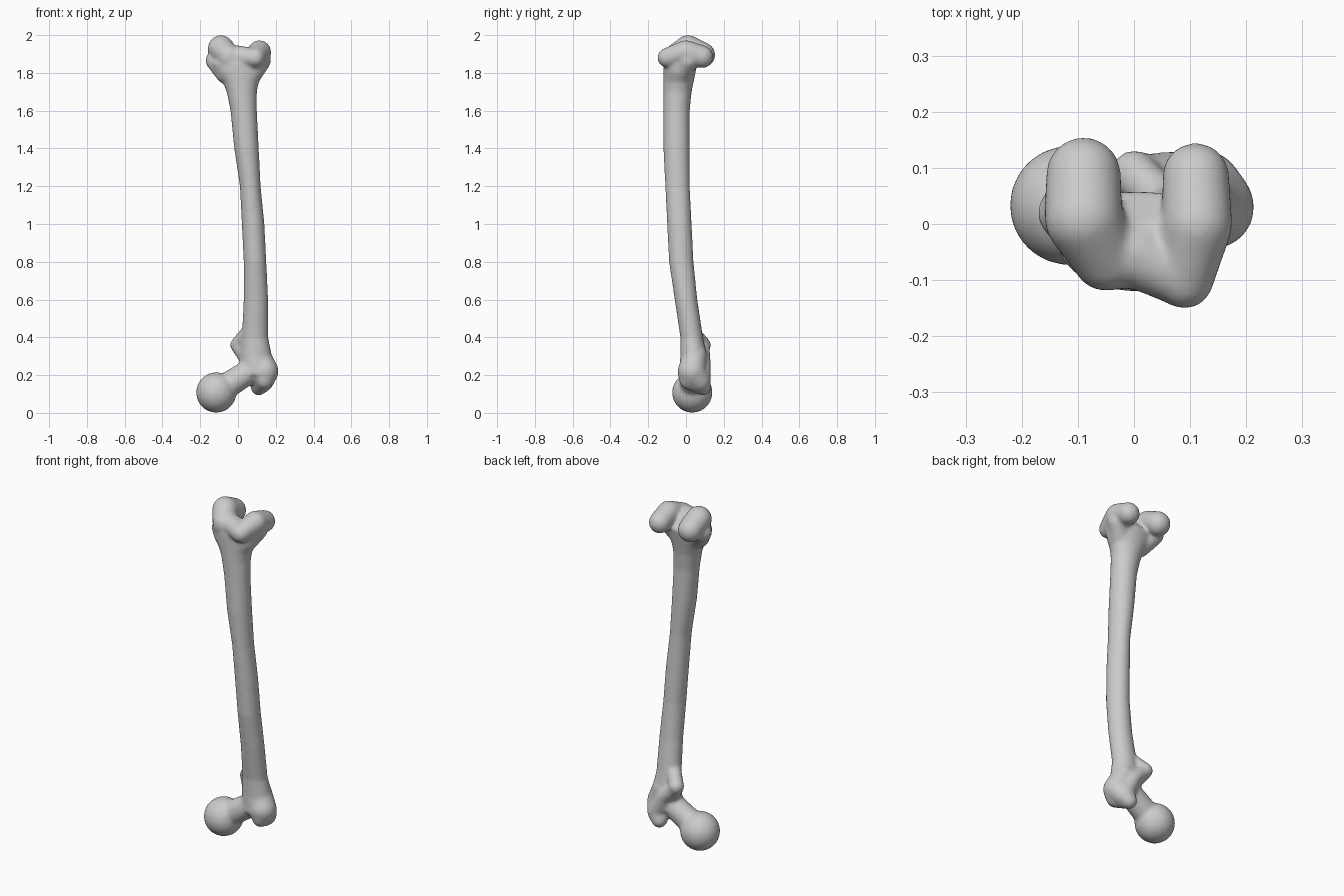
import bpy, bmesh, math
from mathutils import Matrix, Vector

default = bpy.data.objects.get("Cube")
if default:
    bpy.data.objects.remove(default, do_unlink=True)

UNIT = 0.01  # part sizes below are in hundredths

grey = bpy.data.materials.new("bone_grey")
grey.use_nodes = True
colour = (0.6, 0.6, 0.6, 1)
grey.diffuse_color = colour
grey.node_tree.nodes["Principled BSDF"].inputs["Base Color"].default_value = colour

body = bmesh.new()


def add_to_body(part):
    """Append a finished part to the bone body."""
    mesh = bpy.data.meshes.new("part")
    part.to_mesh(mesh)
    part.free()
    body.from_mesh(mesh)
    bpy.data.meshes.remove(mesh)


def link(start, end):
    """Convex hull around two spheres, each given as x, y, z, radius."""
    part = bmesh.new()
    for x, y, z, radius in (start, end):
        place = Matrix.Translation(Vector((x, y, z)) * UNIT)
        bmesh.ops.create_uvsphere(part, u_segments=28, v_segments=18,
                                  radius=radius * UNIT, matrix=place)
    bmesh.ops.delete(part, geom=part.faces[:], context='FACES_ONLY')
    bmesh.ops.delete(part, geom=part.edges[:], context='EDGES_FACES') if not part.verts else None
    hull = bmesh.ops.convex_hull(part, input=part.verts[:])
    inside = {v for v in hull["geom_interior"] if isinstance(v, bmesh.types.BMVert)}
    bmesh.ops.delete(part, geom=list(inside), context='VERTS')
    loose = [e for e in part.edges if not e.link_faces]
    bmesh.ops.delete(part, geom=loose, context='EDGES')
    bmesh.ops.recalc_face_normals(part, faces=part.faces[:])
    add_to_body(part)


def chain(*spheres):
    for start, end in zip(spheres, spheres[1:]):
        link(start, end)


def loft(rows, sides=40):
    """Oval rings given as height, left, right, front, back."""
    part = bmesh.new()
    rings = []
    for z, left, right, front, back in rows:
        ring = []
        for i in range(sides):
            angle = math.tau * i / sides
            x = (left + right + (right - left) * math.cos(angle)) / 2
            y = (front + back + (back - front) * math.sin(angle)) / 2
            ring.append(part.verts.new(Vector((x, y, z)) * UNIT))
        rings.append(ring)
    for low, high in zip(rings, rings[1:]):
        for i in range(sides):
            j = (i + 1) % sides
            part.faces.new((low[i], low[j], high[j], high[i]))
    part.faces.new(rings[0][::-1])
    part.faces.new(rings[-1])
    add_to_body(part)


# Curved shaft, flaring at the upper end
loft([
    (20, 3, 19, -4, 12),
    (30, 1, 18, -3, 11),
    (40, 2, 16, -3, 9),
    (60, 3, 16, -6, 6),
    (80, 3, 15, -9, 4),
    (100, 2, 14, -10, 3),
    (120, 1, 12, -11, 2),
    (140, -2, 11, -12, 2),
    (160, -4, 10, -12, 2),
    (170, -6, 10, -12, 3),
    (175, -8, 11, -12, 4),
    (180, -12, 14, -12, 5),
    (185, -14, 15, -12, 6),
    (192, -8, 8, -9, 0),
])

# Ball head and neck
chain((-11, 3, 11, 7), (6, 4, 22, 6.5), (8, 4, 29, 6))
head = (-11.5, 3.3, 10.8, 10.7)
chain(head, head)

# Large outer knob with its hooked tip
chain((11, 5, 31, 6), (14, 3, 22, 7.5), (13, 7, 17, 6), (11, 9, 13.5, 4.3))
chain((14, 3, 22, 7.5), (14, 1, 17, 4.5), (11, 9, 13.5, 4.3))

# Small rear knob and the ridge between the knobs
chain((5, 4, 42, 4), (0, 9, 36, 4.2), (5, 6, 30, 5))
chain((0, 9, 36, 3.5), (8, 9, 28, 4), (13, 8, 18, 5))

# Inner and outer joint lobes
chain((-5, -6, 189, 6), (-9, 1, 193, 7), (-9, 8.8, 189.5, 6.7))
chain((9, -10, 188, 5.2), (11.3, 0, 191, 6.3), (11, 8.5, 188.5, 6))

# Shallow groove at the front between the lobes
chain((-5, -6, 188, 6), (0, -5.3, 188.5, 6), (9, -10, 188, 5))

# Side bumps
chain((-12, 2, 186.5, 5.2), (-6, -3, 180, 6))
chain((12.3, 1, 186.5, 5.2), (7, -3, 180, 6))

mesh = bpy.data.meshes.new("bone")
body.to_mesh(mesh)
body.free()
mesh.materials.append(grey)
bone = bpy.data.objects.new("bone", mesh)
bpy.context.collection.objects.link(bone)

# Fuse the parts into one soft surface
fuse = bone.modifiers.new("fuse", 'REMESH')
fuse.mode = 'VOXEL'
fuse.voxel_size = 0.008
fuse.use_smooth_shade = True
soften = bone.modifiers.new("soften", 'SMOOTH')
soften.factor = 0.5
soften.iterations = 14

bpy.context.view_layer.objects.active = bone
bone.select_set(True)
for modifier in ("fuse", "soften"):
    bpy.ops.object.modifier_apply(modifier=modifier)
bpy.ops.object.shade_smooth()
